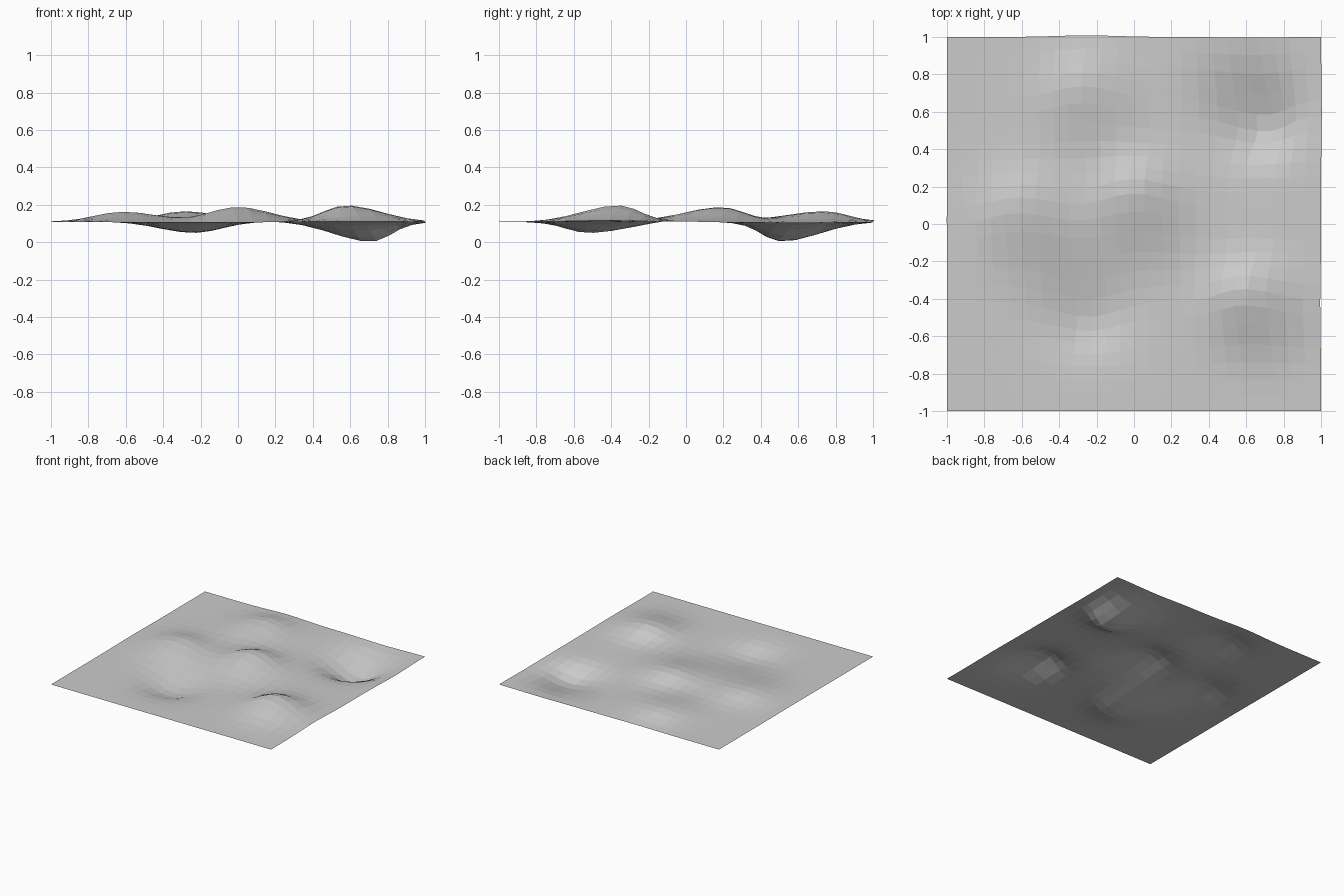
import bpy, bmesh, math

if "Cube" in bpy.data.objects:
    bpy.data.objects.remove(bpy.data.objects["Cube"])

BASE = 0.109   # height of the flat sheet
CELLS = 24     # faces along each side

# Dents: original centre x, y, then pull dx, dy, dz, then spread
BUMPS = [
    (0.645, -0.44, -0.06, 0.07, 0.088, 0.155),
    (0.03, 0.10, -0.03, 0.08, 0.079, 0.165),
    (-0.58, 0.04, -0.03, 0.06, 0.055, 0.165),
    (-0.25, 0.66, -0.03, 0.07, 0.056, 0.165),
    (0.62, 0.61, 0.08, -0.09, -0.108, 0.155),
    (-0.27, -0.43, 0.03, -0.08, -0.060, 0.165),
]

grey = bpy.data.materials.new("light grey")
grey.diffuse_color = (0.6, 0.6, 0.6, 1)
grey.use_nodes = True
grey.node_tree.nodes["Principled BSDF"].inputs["Base Color"].default_value = grey.diffuse_color

# Flat sheet, with each bump pulled softly out of it
bm = bmesh.new()
bmesh.ops.create_grid(bm, x_segments=CELLS, y_segments=CELLS, size=1.0)
for v in bm.verts:
    x, y = v.co.x, v.co.y
    v.co.z = BASE
    for cx, cy, dx, dy, dz, s in BUMPS:
        w = math.exp(-((x - cx) ** 2 + (y - cy) ** 2) / (2 * s * s))
        v.co.x += dx * w
        v.co.y += dy * w
        v.co.z += dz * w

mesh = bpy.data.meshes.new("terrain_sheet")
bm.to_mesh(mesh)
bm.free()
mesh.materials.append(grey)
sheet = bpy.data.objects.new("terrain_sheet", mesh)
bpy.context.collection.objects.link(sheet)
